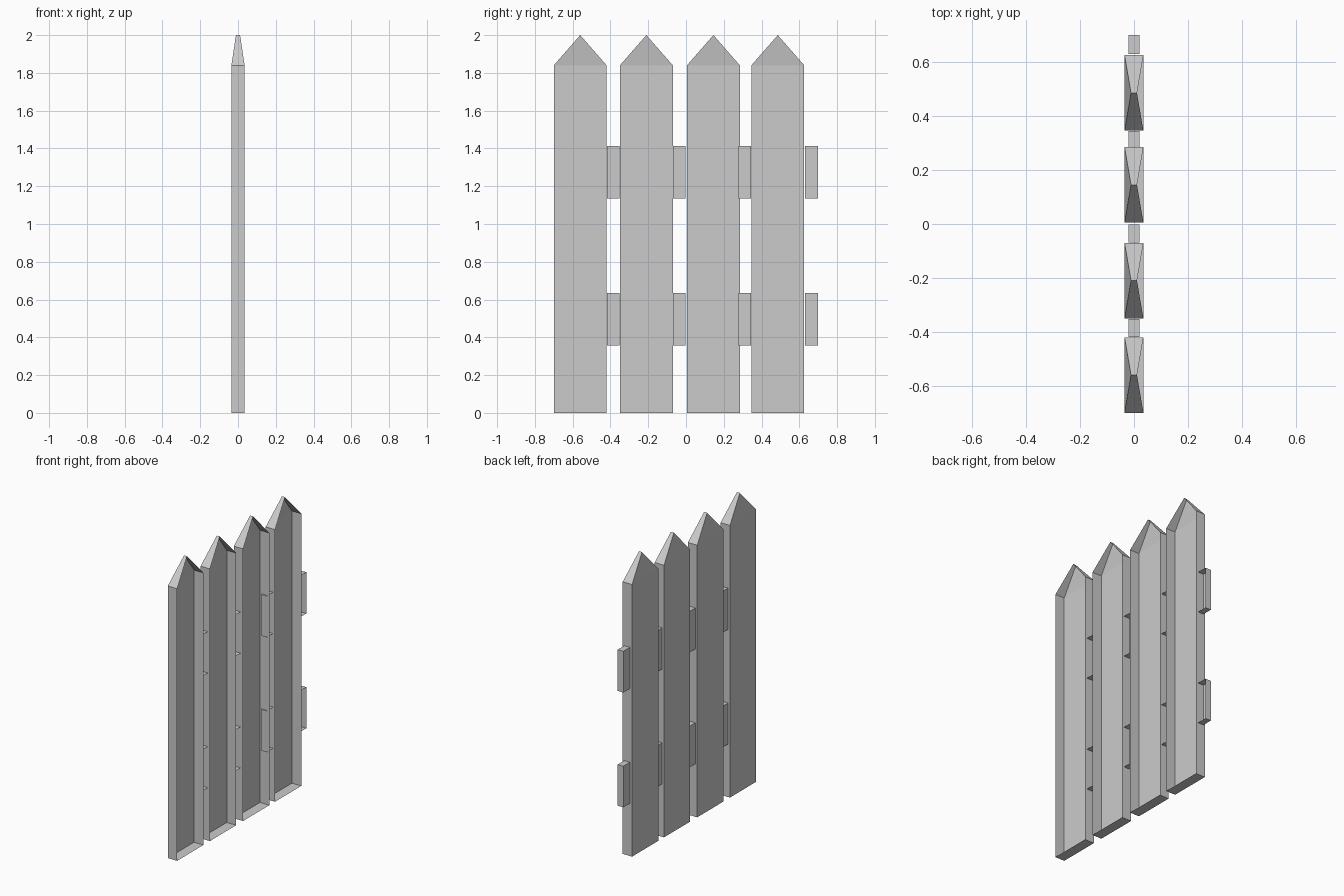
import bpy, bmesh

if "Cube" in bpy.data.objects:
    bpy.data.objects.remove(bpy.data.objects["Cube"])

HALF_X, RIDGE_X, RAIL_X = 0.035, 0.011, 0.021
SHOULDER, TOP, WIDTH = 1.84, 2.0, 0.28


def shell(name, back, front):
    """Closed on the -x side, walled all round, open on the +x side."""
    bm = bmesh.new()
    b = [bm.verts.new(p) for p in back]
    f = [bm.verts.new(p) for p in front]
    n = len(b)
    bm.faces.new(b)
    for i in range(n):
        j = (i + 1) % n
        bm.faces.new((b[j], b[i], f[i], f[j]))
    # split the back where its pointed tip leans inward
    if n == 5:
        bmesh.ops.connect_verts(bm, verts=[b[2], b[4]])
    bmesh.ops.recalc_face_normals(bm, faces=bm.faces)
    if max(bm.faces, key=lambda q: q.calc_area()).normal.x > 0:
        bmesh.ops.reverse_faces(bm, faces=bm.faces)
    mesh = bpy.data.meshes.new(name)
    bm.to_mesh(mesh)
    bm.free()
    ob = bpy.data.objects.new(name, mesh)
    bpy.context.collection.objects.link(ob)


# pointed pickets, tapering to a short ridge
for i, y in enumerate((-0.70, -0.35, 0.005, 0.346)):
    outline = [(y, 0, HALF_X), (y + WIDTH, 0, HALF_X),
               (y + WIDTH, SHOULDER, HALF_X),
               (y + WIDTH / 2, TOP, RIDGE_X), (y, SHOULDER, HALF_X)]
    shell(f"picket_{i + 1}",
          [(-x, py, z) for py, z, x in outline],
          [(x, py, z) for py, z, x in outline])

# short rail pieces between the pickets, in two rows
for row, z0, z1 in (("lower", 0.358, 0.636), ("upper", 1.134, 1.413)):
    for i, (y0, y1) in enumerate(((-0.419, -0.352), (-0.069, -0.002),
                                  (0.277, 0.345), (0.63, 0.70))):
        outline = [(y0, z0), (y1, z0), (y1, z1), (y0, z1)]
        shell(f"{row}_rail_{i + 1}",
              [(-RAIL_X, y, z) for y, z in outline],
              [(RAIL_X, y, z) for y, z in outline])
